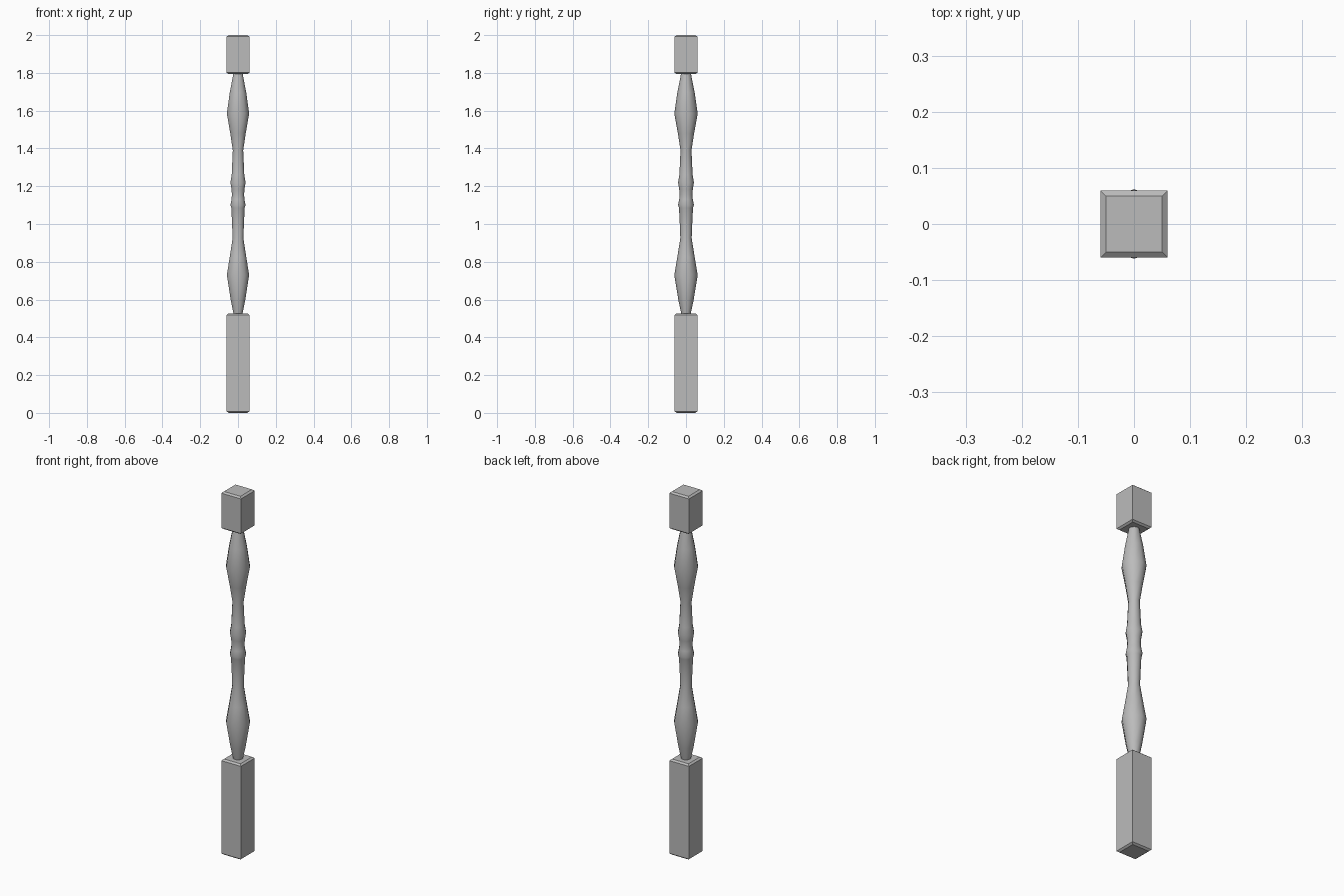
import bpy
import bmesh
from math import cos, sin, pi, radians

if "Cube" in bpy.data.objects:
    bpy.data.objects.remove(bpy.data.objects["Cube"], do_unlink=True)

GREY = (0.5, 0.5, 0.5, 1)
mat = bpy.data.materials.new("plain grey")
mat.use_nodes = True
mat.diffuse_color = GREY
mat.node_tree.nodes["Principled BSDF"].inputs["Base Color"].default_value = GREY


def lathe(name, profile, sides, start, smooth_angle):
    """Stack regular rings of (radius, z) and skin them into a closed solid."""
    bm = bmesh.new()
    rings = []
    for r, z in profile:
        angles = [start + 2 * pi * i / sides for i in range(sides)]
        rings.append([bm.verts.new((r * cos(a), r * sin(a), z)) for a in angles])
    for low, high in zip(rings, rings[1:]):
        for i in range(sides):
            j = (i + 1) % sides
            bm.faces.new((low[i], low[j], high[j], high[i]))
    bm.faces.new(rings[0][::-1])
    bm.faces.new(rings[-1])
    mesh = bpy.data.meshes.new(name)
    bm.to_mesh(mesh)
    bm.free()
    mesh.materials.append(mat)
    obj = bpy.data.objects.new(name, mesh)
    bpy.context.collection.objects.link(obj)
    bpy.ops.object.select_all(action="DESELECT")
    obj.select_set(True)
    bpy.context.view_layer.objects.active = obj
    bpy.ops.object.shade_smooth_by_angle(angle=radians(smooth_angle))
    return obj


def block(name, bottom, top, half=0.06, inset=0.01, drop=0.008):
    """Square block with eased top and bottom edges."""
    k = 2 ** 0.5
    profile = [((half - inset) * k, bottom), (half * k, bottom + drop),
               (half * k, top - drop), ((half - inset) * k, top)]
    return lathe(name, profile, 4, pi / 4, 30)


# Square ends
block("lower_block", 0, 0.527)
block("upper_block", 1.793, 2)

# Turned spindle: vase, paired beads, vase
spindle_profile = [
    (0.022, 0.51), (0.027, 0.535), (0.04, 0.595), (0.062, 0.73),
    (0.046, 0.825), (0.03, 0.925), (0.033, 1.0), (0.037, 1.085),
    (0.042, 1.1), (0.036, 1.13), (0.034, 1.155), (0.036, 1.185),
    (0.042, 1.22), (0.035, 1.26), (0.029, 1.39),
    (0.043, 1.48), (0.062, 1.585), (0.046, 1.695), (0.03, 1.775),
    (0.024, 1.81),
]
lathe("turned_spindle", spindle_profile, 10, pi / 2, 40)
